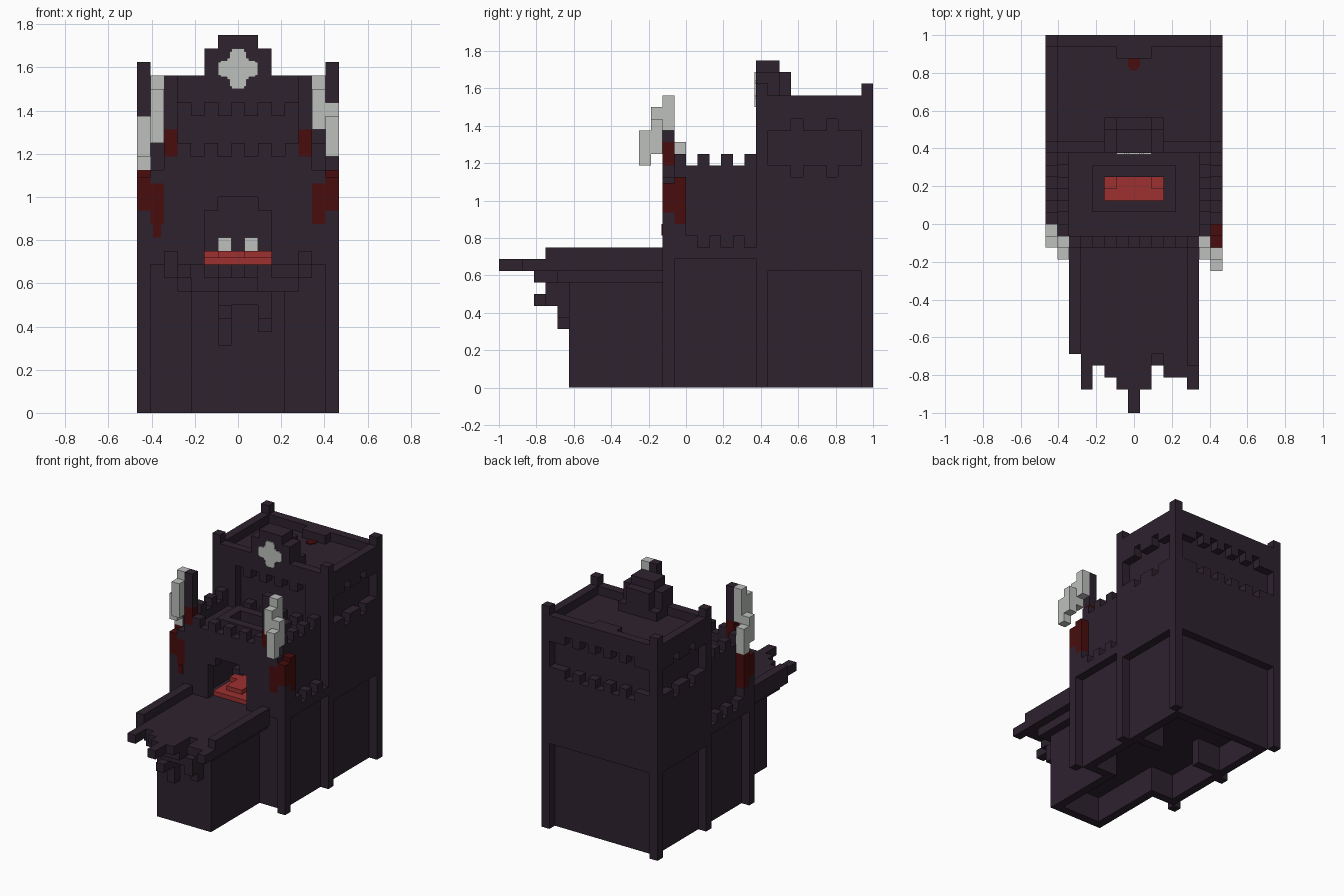
import bpy
import bmesh
from mathutils import Matrix, Vector

UNIT = 0.0625  # edge of one building block

default_cube = bpy.data.objects.get("Cube")
if default_cube:
    bpy.data.objects.remove(default_cube, do_unlink=True)


def make_material(name, colour):
    material = bpy.data.materials.new(name)
    material.use_nodes = True
    material.diffuse_color = (*colour, 1)
    shader = material.node_tree.nodes["Principled BSDF"]
    shader.inputs["Base Color"].default_value = (*colour, 1)
    shader.inputs["Roughness"].default_value = 0.9
    return material


STONE = make_material("dark stone", (.027, .016, .028))
BONE = make_material("pale bone", (.51, .53, .51))
BLOOD = make_material("dark red", (.065, .004, .004))
EMBER = make_material("bright red", (.34, .03, .03))


class Part:
    """Collects blocks, given as (low, high) spans in block units, into one object."""

    def __init__(self, name, material):
        self.name, self.material, self.mesh = name, material, bmesh.new()

    def box(self, xs, ys, zs):
        spans = (xs, ys, zs)
        size = Vector([(high - low) * UNIT for low, high in spans])
        centre = Vector([(high + low) * UNIT / 2 for low, high in spans])
        matrix = Matrix.Translation(centre) @ Matrix.Diagonal((*size, 1))
        bmesh.ops.create_cube(self.mesh, size=1, matrix=matrix)

    def wide(self, half, ys, zs):
        self.box((-half, half), ys, zs)

    def pair(self, xs, ys, zs):
        low, high = xs
        self.box((low, high), ys, zs)
        self.box((-high, -low), ys, zs)

    def finish(self):
        data = bpy.data.meshes.new(self.name)
        self.mesh.to_mesh(data)
        self.mesh.free()
        data.materials.append(self.material)
        bpy.context.collection.objects.link(bpy.data.objects.new(self.name, data))


def band_wall(put, low, high, base, notches):
    """Outer wall layer with a sunken band whose edges are notched."""
    put((low, high), (base, 18))
    put((low, high), (23, 25))
    edges = [low] + [e for n in notches for e in (n - .5, n + .5)] + [high]
    for start, end in zip(edges[::2], edges[1::2]):
        put((start, end), (18, 19))
        put((start, end), (22, 23))


# Keep: core, hollow base, corner pillars
keep = Part("keep", STONE)
keep.wide(6.5, (7, 15), (3, 24))
keep.pair((5.5, 6.5), (7, 15), (0, 3))
keep.wide(5.5, (14, 15), (0, 3))
keep.pair((2.5, 5.5), (7, 8), (0, 3))
for y in (6, 15):
    keep.pair((6.5, 7.5), (y, y + 1), (0, 26))
keep.finish()

# Keep walls with notched bands
walls = Part("keep_walls", STONE)
row = (-4, -2, 0, 2, 4)
band_wall(lambda s, z: walls.pair((6.5, 7.5), s, z), 7, 15, 10, (9.5, 12.5))
band_wall(lambda s, z: walls.box(s, (15, 16), z), -6.5, 6.5, 10, row)
band_wall(lambda s, z: walls.box(s, (6, 7), z), -4.5, 4.5, 3, row)
walls.pair((4.5, 6.5), (6, 7), (3, 25))
walls.finish()

# Stepped crest with a pale cross plate
crest = Part("crest", STONE)
crest.wide(2.5, (6, 8), (24, 27))
crest.wide(1.5, (6, 8), (27, 28))
crest.wide(1.5, (8, 9), (24, 27))
crest.wide(2.5, (8, 9), (24, 25))
crest.finish()

cross = Part("crest_cross", BONE)
for half, tall in ((1.5, .5), (.5, 1.5), (.8, .8), (1.3, .62), (.62, 1.3)):
    cross.wide(half, (5.88, 6), (25.5 - tall, 25.5 + tall))
cross.finish()

# Small fixture on the keep roof
roof_block = Part("roof_block", STONE)
roof_block.wide(1.5, (14, 15), (24, 25))
roof_block.finish()
roof_stain = Part("roof_stain", BLOOD)
roof_stain.wide(.5, (13.3, 14), (24, 24.1))
roof_stain.wide(.3, (13, 13.3), (24, 24.1))
roof_stain.finish()

# Gatehouse: base, hollow underside, pillars and side ledges
gate = Part("gatehouse", STONE)
gate.wide(6.5, (-1, 7), (3, 11))
gate.pair((5.5, 6.5), (-1, 7), (0, 3))
gate.pair((2.5, 5.5), (-1, 0), (0, 3))
gate.pair((6.5, 7.5), (-2, -1), (0, 11))
gate.pair((6.5, 7.5), (-1, 6), (11, 12))
for y in (0, 2, 4):
    gate.pair((6.5, 7.5), (y, y + 1), (12, 13))
gate.finish()

# Gatehouse upper room with an arched mouth
room = Part("gatehouse_room", STONE)
room.pair((3.5, 6.5), (-1, 6), (11, 18))
room.pair((5.5, 6.5), (-1, 6), (18, 19))
room.wide(3.5, (5, 6), (11, 18))
room.pair((2.5, 5.5), (-2, -1), (11, 19))
room.pair((1.5, 2.5), (-2, -1), (15, 19))
room.wide(1.5, (-2, -1), (16, 19))
room.finish()

# Roof with a raised hatch
roof = Part("gatehouse_roof", STONE)
roof.wide(3.5, (-1, 2), (17, 18))
roof.wide(3.5, (4, 5), (17, 18))
roof.pair((2.5, 3.5), (2, 4), (17, 18))
for y in (1, 4):
    roof.wide(3.5, (y, y + 1), (18, 19))
roof.pair((2.5, 3.5), (2, 4), (18, 19))
roof.finish()

# Battlements
merlons = Part("battlements", STONE)
for y in (-1, 1, 3, 5):
    merlons.pair((5.5, 6.5), (y, y + 1), (19, 20))
for x in row:
    merlons.box((x - .5, x + .5), (-2, -1), (19, 20))
merlons.finish()

# Tongue and teeth inside the mouth
tongue = Part("tongue", EMBER)
tongue.wide(2.5, (-1, 4), (11, 11.5))
tongue.wide(2.5, (2, 3), (11.5, 12))
tongue.box((-1.5, .5), (0, 2), (11.5, 12))
tongue.wide(1.5, (3, 4), (11.5, 12))
tongue.finish()
teeth = Part("teeth", BONE)
teeth.pair((.5, 1.5), (4, 5), (12, 13))
teeth.finish()
back_floor = Part("room_ledge", STONE)
back_floor.wide(3.5, (4, 5), (11, 12))
back_floor.finish()

# Shoulder columns at the gatehouse corners
shoulders = Part("shoulders", STONE)
shoulders.pair((5.5, 6.5), (-2, -1), (11, 14))
shoulders.pair((6.5, 7.5), (-2, -1), (11, 15))
shoulders.pair((6.5, 7.5), (-1, 0), (12, 14))
shoulders.pair((5.5, 6.5), (-2, -1), (17, 18))
shoulders.pair((4.5, 5.5), (-2, -1), (21, 25))
shoulders.finish()

# Red stumps below the horns
stumps = Part("horn_stumps", BLOOD)
stumps.pair((5.5, 6.5), (-2, -1), (14, 17))
stumps.pair((6.5, 7.5), (-2, -1), (15, 17.5))
stumps.pair((6.5, 7.5), (-1, 0), (14, 18))
stumps.pair((4.5, 5.5), (-2, -1), (19, 21))
stumps.box((-6.3, -5.7), (-2.1, -2), (13, 14))
stumps.finish()

# Stepped horns, each with its own curve
left_horn = Part("left_horn", BONE)
for step, side in enumerate((6.5, 6.5, 5.5, 5.5)):
    y = (-4, -3, -3, -2)[step]
    left_horn.box((side, side + 1), (y, y + 1), (19 + step, 22 + step))
left_horn.finish()
right_horn = Part("right_horn", BONE)
for y, base, top in ((-1, 18, 21), (-2, 19, 22)):
    right_horn.box((-7.5, -6.5), (y, y + 1), (base, top))
for y, base, top in ((-3, 20, 24), (-2, 21, 25)):
    right_horn.box((-6.5, -5.5), (y, y + 1), (base, top))
right_horn.finish()

# Front pier, hollow below
pier = Part("front_pier", STONE)
pier.wide(3.5, (-10, -1), (3, 10))
pier.pair((2.5, 3.5), (-10, -1), (0, 3))
pier.wide(2.5, (-10, -9), (0, 3))
pier.finish()

# Broken platform with curbs
platform = Part("platform", STONE)
platform.wide(4.5, (-11, -1), (9, 11))
platform.pair((4.5, 5.5), (-11, -2), (10, 12))
platform.box((4.5, 5.5), (-12, -11), (10, 12))
platform.box((4.5, 5.5), (-14, -12), (10, 11))
for x, end in zip(range(-4, 5), (-14, -12, -13, -14, -16, -14, -11, -13, -13)):
    if end < -11:
        platform.box((x - .5, x + .5), (end, -11), (10, 11))
platform.finish()

# Broken pieces hanging under the platform edge
debris = Part("hanging_debris", STONE)
debris.wide(1.5, (-13, -11), (9, 10))
debris.wide(1.5, (-12, -10), (8, 9))
debris.box((-1.5, -.5), (-13, -10), (7, 8))
debris.box((-1.5, -.5), (-11, -10), (5, 7))
debris.box((1.5, 2.5), (-12, -10), (7, 9))
debris.box((1.5, 2.5), (-11, -10), (6, 7))
debris.box((-3.5, -1.5), (-12, -11), (9, 10))
debris.finish()
